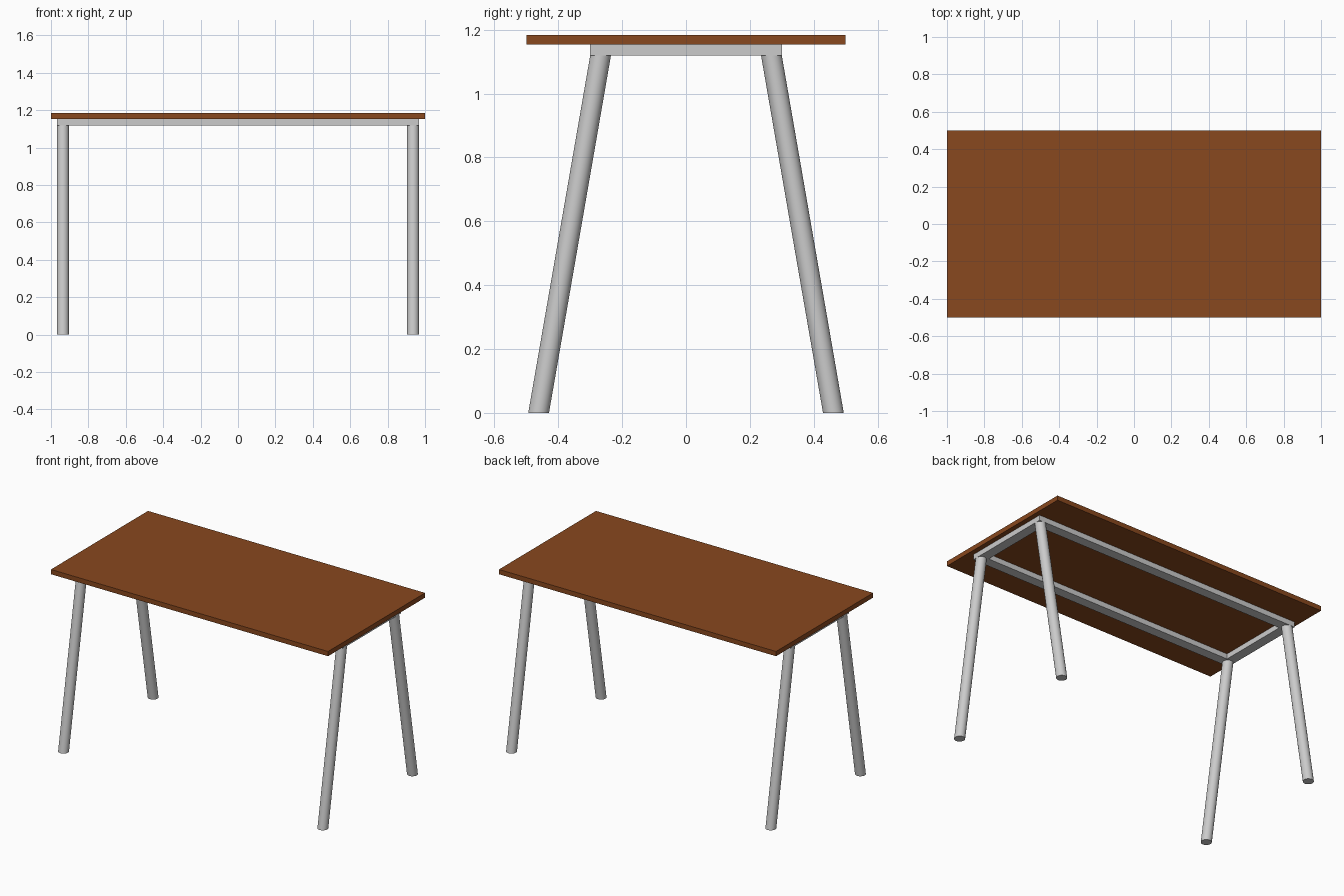
import bpy, bmesh, math

if "Cube" in bpy.data.objects:
    bpy.data.objects.remove(bpy.data.objects["Cube"])

TOP_Z, UNDER_Z, FRAME_Z = 1.184, 1.153, 1.119
FRAME_X, FRAME_Y, BEAM = 0.968, 0.30, 0.064
RADIUS = 0.032
SPLAY = 0.194  # how far each foot leans outward in y


def new_object(name, bm):
    bmesh.ops.recalc_face_normals(bm, faces=bm.faces)
    mesh = bpy.data.meshes.new(name)
    bm.to_mesh(mesh)
    bm.free()
    obj = bpy.data.objects.new(name, mesh)
    bpy.context.collection.objects.link(obj)
    return obj


# Wooden top
bm = bmesh.new()
bmesh.ops.create_cube(bm, size=1)
for v in bm.verts:
    v.co.x *= 2
    v.co.z = TOP_Z if v.co.z > 0 else UNDER_Z
table_top = new_object("table_top", bm)
wood = bpy.data.materials.new("wood")
wood.diffuse_color = (0.25, 0.065, 0.013, 1)
wood.use_nodes = True
wood.node_tree.nodes["Principled BSDF"].inputs["Base Color"].default_value = wood.diffuse_color
table_top.data.materials.append(wood)

# Rectangular frame with mitred corners under the top
bm = bmesh.new()
corners = [(-1, -1), (1, -1), (1, 1), (-1, 1)]
outer = [bm.verts.new((sx * FRAME_X, sy * FRAME_Y, FRAME_Z)) for sx, sy in corners]
inner = [bm.verts.new((sx * (FRAME_X - BEAM), sy * (FRAME_Y - BEAM), FRAME_Z))
         for sx, sy in corners]
for i in range(4):
    j = (i + 1) % 4
    bm.faces.new((outer[i], outer[j], inner[j], inner[i]))
ring = bmesh.ops.extrude_face_region(bm, geom=bm.faces[:])
for item in ring["geom"]:
    if isinstance(item, bmesh.types.BMVert):
        item.co.z = UNDER_Z
new_object("support_frame", bm)

# Splayed round legs, cut level at the floor and frame
for sx, x_name in ((-1, "left"), (1, "right")):
    for sy, y_name in ((-1, "front"), (1, "back")):
        bm = bmesh.new()
        bmesh.ops.create_cone(bm, cap_ends=True, segments=32,
                              radius1=RADIUS, radius2=RADIUS, depth=FRAME_Z)
        for v in bm.verts:
            v.co.z += FRAME_Z / 2
            lean = SPLAY * (1 - v.co.z / FRAME_Z)
            v.co.x += sx * (FRAME_X - RADIUS)
            v.co.y = v.co.y * 1.015 + sy * (FRAME_Y - RADIUS * 1.015 + lean)
        leg = new_object(f"{y_name}_{x_name}_leg", bm)
        bpy.ops.object.select_all(action='DESELECT')
        leg.select_set(True)
        bpy.context.view_layer.objects.active = leg
        bpy.ops.object.shade_smooth_by_angle(angle=math.radians(40))
